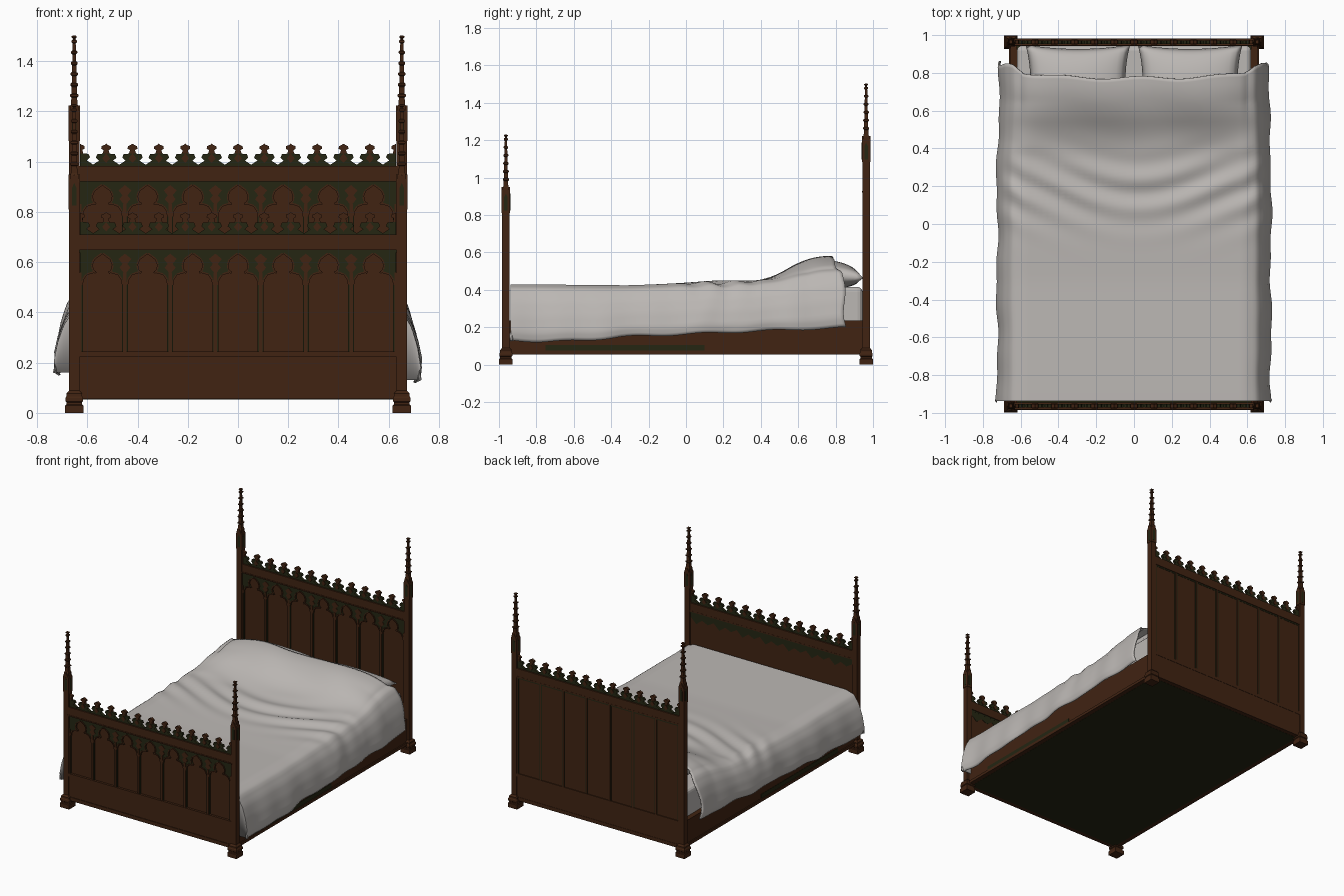
import bpy, bmesh, math
from mathutils import Vector

if "Cube" in bpy.data.objects:
    bpy.data.objects.remove(bpy.data.objects["Cube"])


def material(name, rgb):
    m = bpy.data.materials.new(name)
    m.diffuse_color = (*rgb, 1)
    m.use_nodes = True
    m.node_tree.nodes["Principled BSDF"].inputs["Base Color"].default_value = m.diffuse_color
    return m


WOOD = material("dark brown wood", (0.052, 0.017, 0.006))
GREEN = material("aged green wood", (0.018, 0.019, 0.006))
CLOTH = material("grey linen", (0.50, 0.475, 0.455))


def finish(bm, name, mat, smooth=False):
    bmesh.ops.recalc_face_normals(bm, faces=bm.faces)
    me = bpy.data.meshes.new(name)
    bm.to_mesh(me)
    bm.free()
    me.materials.append(mat)
    for p in me.polygons:
        p.use_smooth = smooth
    ob = bpy.data.objects.new(name, me)
    bpy.context.collection.objects.link(ob)
    return ob


def boxes(name, items, mat):
    """items: (x0, x1, y0, y1, z0, z1)"""
    bm = bmesh.new()
    for x0, x1, y0, y1, z0, z1 in items:
        r = bmesh.ops.create_cube(bm, size=1)
        for v in r["verts"]:
            v.co = Vector(((x0 + x1) / 2 + v.co.x * (x1 - x0), (y0 + y1) / 2 + v.co.y * (y1 - y0),
                           (z0 + z1) / 2 + v.co.z * (z1 - z0)))
    return finish(bm, name, mat)


def prisms(name, polys, y0, y1, mat):
    """extrude outlines in x,z between y0 and y1"""
    bm = bmesh.new()
    for pts in polys:
        a = [bm.verts.new((x, y0, z)) for x, z in pts]
        b = [bm.verts.new((x, y1, z)) for x, z in pts]
        bm.faces.new(a)
        bm.faces.new(b[::-1])
        for i in range(len(pts)):
            j = (i + 1) % len(pts)
            bm.faces.new((a[i], b[i], b[j], a[j]))
    return finish(bm, name, mat)


def stack(name, x, y, prof, mat):
    """square tower from (z, half width) sections"""
    bm = bmesh.new()
    rings = [[bm.verts.new((x + sx * w, y + sy * w, z)) for sx, sy in ((-1, -1), (1, -1), (1, 1), (-1, 1))]
             for z, w in prof]
    for a, b in zip(rings, rings[1:]):
        for i in range(4):
            bm.faces.new((a[i], a[(i + 1) % 4], b[(i + 1) % 4], b[i]))
    bm.faces.new(rings[0][::-1])
    bm.faces.new(rings[-1])
    return finish(bm, name, mat)


def mirror(pts, cx, z):
    """right half outline to full outline at cx, z"""
    right = [(cx + x, z + h) for x, h in pts]
    left = [(cx - x, z + h) for x, h in reversed(pts) if x > 0]
    return right + left


def lerp(table, t):
    for (a, va), (b, vb) in zip(table, table[1:]):
        if t <= b:
            k = max(0, (t - a) / (b - a))
            return va + (vb - va) * k
    return table[-1][1]


PX, PY, BAY = 0.652, 0.963, 0.18
ARCH = [(0.078, -0.13), (0.074, -0.108), (0.062, -0.09), (0.042, -0.083), (0.024, -0.08), (0.035, -0.066),
        (0.038, -0.048), (0.03, -0.028), (0.014, -0.016), (0, -0.006)]
FLEUR_LOW = [(0.0525, 0), (0.0525, 0.006), (0.028, 0.022), (0.041, 0.034), (0.035, 0.048), (0.014, 0.05)]
FLEUR_TOP = [(0.014, 0.05), (0.010, 0.064), (0.020, 0.07), (0.018, 0.08), (0.006, 0.085), (0, 0.09)]


def post(name, x, y, T):
    prof = [(0, 0.036), (0.03, 0.036), (0.033, 0.031), (0.042, 0.031), (0.046, 0.035), (0.06, 0.035),
            (0.066, 0.031), (0.078, 0.031), (0.09, 0.02), (T + 0.10, 0.02), (T + 0.235, 0.017), (T + 0.245, 0.013)]
    for i in range(6):                              # crocket rings up the spire
        z, w = T + 0.272 + i * 0.043, 0.0115 - i * 0.0011
        prof += [(z, w), (z + 0.005, w + 0.005), (z + 0.012, w + 0.005), (z + 0.016, w - 0.0005)]
    prof += [(T + 0.508, 0.0055), (T + 0.512, 0.010), (T + 0.517, 0.010), (T + 0.52, 0.005)]
    stack(name, x, y, prof, WOOD)
    # gabled plates with dark lancets on the four sides of the pinnacle
    gable = [(0.021, 0.1), (0.021, 0.205), (0, 0.24)]
    lancet = [(0.009, 0.115), (0.009, 0.185), (0, 0.205)]
    for k in range(4):
        for label, shape, d, mat in (("gable", gable, 0.0225, WOOD), ("lancet", lancet, 0.0235, GREEN)):
            ob = prisms(f"{name}_{label}", [mirror(shape, 0, T)], -d, -0.015, mat)
            ob.rotation_euler.z = k * math.pi / 2
            ob.location = (x, y, 0)


def board(name, y, T):
    H = T - 0.072
    boxes(name + "_panel", [(-0.635, 0.635, y - 0.004, y + 0.012, 0.06, T - 0.03)], WOOD)
    boxes(name + "_rails", [(-0.64, 0.64, y - 0.018, y + 0.018, T - 0.056, T),
                            (-0.64, 0.64, y - 0.021, y + 0.019, T - 0.062, T - 0.054),
                            (-0.64, 0.64, y - 0.014, y + 0.016, 0.06, 0.225),
                            (-0.64, 0.64, y - 0.020, y + 0.018, 0.222, 0.245),
                            (-0.64, 0.64, y - 0.018, y + 0.018, 0.055, 0.08)], WOOD)
    boxes(name + "_upper_shadow_rail", [(-0.635, 0.635, y - 0.012, y + 0.014, H, T - 0.055)], GREEN)
    # mullions between the bays
    edges = [-0.63 + BAY * i for i in range(8)]
    boxes(name + "_mullions", [(x - 0.007, x + 0.007, y - 0.017, y, 0.24, H - 0.08) for x in edges], WOOD)
    boxes(name + "_mullion_fillets", [(x - 0.012, x + 0.012, y - 0.012, y, 0.24, H - 0.13) for x in edges], GREEN)
    # pierced trefoil tracery
    spandrels, ribs, leaves = [], [], []
    for i in range(7):
        cx = -0.54 + BAY * i
        for s in (-1, 1):
            half = [(0.09, -0.13)] + ARCH + [(0, 0.002), (0.09, 0.002)]
            spandrels.append([(cx + s * px, H + pz) for px, pz in half])
            for (ax, az), (bx, bz) in zip(ARCH, ARCH[1:]):    # raised rib round the opening
                d = Vector((bx - ax, bz - az)).normalized() * 0.007
                n = (-d.y, d.x) if d.x < 0 and -d.y > 0 else (d.y, -d.x)
                ribs.append([(cx + s * ax, H + az), (cx + s * bx, H + bz),
                             (cx + s * max(0, bx + n[0]), H + bz + n[1]), (cx + s * (ax + n[0]), H + az + n[1])])
    for x in edges[1:-1]:
        leaves.append(mirror([(0, -0.085), (0.022, -0.06), (0.010, -0.045), (0.026, -0.025), (0, -0.004)], x, H))
    prisms(name + "_tracery", spandrels, y - 0.012, y - 0.003, GREEN)
    prisms(name + "_tracery_ribs", ribs, y - 0.017, y - 0.006, WOOD)
    prisms(name + "_tracery_leaves", leaves, y - 0.015, y - 0.006, WOOD)
    # cresting of fleurons, half ones against the posts
    low, top = [], []
    for i in range(-5, 6):
        low.append(mirror(FLEUR_LOW, i * 0.105, T - 0.001))
        top.append(mirror(FLEUR_TOP, i * 0.105, T - 0.001))
    for s in (-1, 1):
        for dst, shape in ((low, FLEUR_LOW), (top, FLEUR_TOP)):
            base = shape[0][1], shape[-1][1]
            dst.append([(s * 0.63, T + base[0])] + [(s * (0.63 - x), T + h) for x, h in shape]
                       + ([(s * 0.63, T + base[1])] if shape[-1][0] > 0 else []))
    prisms(name + "_cresting", low, y - 0.009, y + 0.009, GREEN)
    prisms(name + "_cresting_tips", top, y - 0.010, y + 0.010, WOOD)
    prisms(name + "_cresting_bosses", [mirror([(0, 0.012), (0.016, 0.03), (0, 0.05)], i * 0.105, T)
                                       for i in range(-5, 6)], y - 0.014, y + 0.014, WOOD)
    return edges


for name, y, T in (("footboard", -PY, 0.71), ("headboard", PY, 0.983)):
    edges = board(name, y, T)
    for side, s in (("left", -1), ("right", 1)):
        post(f"{name}_{side}_post", s * PX, y, T)
boxes("headboard_back_mullions", [(x - 0.006, x + 0.006, PY + 0.01, PY + 0.017, 0.24, 0.93) for x in edges], WOOD)
boxes("headboard_back_grooves", [(x - 0.011, x + 0.011, PY + 0.01, PY + 0.0135, 0.24, 0.93) for x in edges], GREEN)
# worn green edge on the inside of the footboard
drip = [(-0.63, 0.66)] + [(-0.63 + 0.045 * i, (0.612, 0.585, 0.605, 0.57)[i % 4]) for i in range(29)] + [(0.63, 0.66)]
prisms("footboard_inner_stain", [drip], -PY + 0.011, -PY + 0.0135, GREEN)

# side rails, underside and mattress
for side, s in (("left", -1), ("right", 1)):
    xs = lambda a, b: tuple(sorted((s * a, s * b)))
    boxes(side + "_side_rail", [(*xs(0.62, 0.655), -0.95, 0.95, 0.06, 0.235),
                                (*xs(0.62, 0.662), -0.95, 0.95, 0.055, 0.075)], WOOD)
    boxes(side + "_side_rail_stain", [(*xs(0.65, 0.657), -0.75, 0.1, 0.075, 0.105)], GREEN)
boxes("bed_base", [(-0.63, 0.63, -0.95, 0.95, 0.054, 0.09)], GREEN)
mat = boxes("mattress", [(-0.62, 0.62, -0.935, 0.943, 0.09, 0.415)], CLOTH)
bev = mat.modifiers.new("soft edges", "BEVEL")
bev.width, bev.segments = 0.025, 3

# pillows: puffed squares with drawn-out corners
for side, s in (("left", -1), ("right", 1)):
    bm = bmesh.new()
    N = 20
    for sgn in (-1, 1):
        bmesh.ops.create_grid(bm, x_segments=N, y_segments=N, size=1)
        for v in bm.verts[-(N + 1) ** 2:]:
            u, w = v.co.x, v.co.y
            puff = (max(0, 1 - u * u) * max(0, 1 - w * w)) ** 0.42
            v.co = Vector((s * 0.297 + 0.277 * u * (1 - 0.09 * (1 - w * w)),
                           0.762 + 0.187 * w * (1 - 0.12 * (1 - u * u)),
                           0.478 + sgn * (0.08 if sgn > 0 else 0.065) * puff - 0.015 * max(0, w)))
    bmesh.ops.remove_doubles(bm, verts=bm.verts, dist=0.0005)
    finish(bm, side + "_pillow", CLOTH, True)

# blanket: one draped sheet, flat on top, hanging over both sides
TOP = [(-0.94, 0.43), (-0.3, 0.424), (-0.05, 0.434), (0.38, 0.446), (0.48, 0.475), (0.6, 0.54), (0.7, 0.571), (0.85, 0.578)]
SIDE_X = [(0, 0.59), (0.2, 0.65), (0.4, 0.69), (0.6, 0.712), (0.85, 0.726), (1, 0.716)]
SIDE_F = [(0, 0), (0.2, 0.07), (0.4, 0.30), (0.6, 0.55), (0.85, 0.85), (1, 1)]


def drape(a, v):
    s, k = (-1 if a < 0 else 1), abs(a)
    x = 0.59 * min(k, 1)
    t = max(0, k - 1)
    yend = 0.775 + 0.06 * min(1, k / 1.2) ** 4 + 0.008 * math.sin(9 * a + 1)
    y = -0.937 + (yend + 0.937) * v
    top = sum(lerp(TOP, y + d) for d in (-0.04, -0.02, 0, 0.02, 0.04)) / 5
    head = min(1, max(0, (y - 0.4) / 0.25))
    top -= head * 0.055 * min(1, k) ** 6
    mid = math.exp(-((y - 0.18) / 0.17) ** 2)       # soft folds across the middle
    top += mid * 0.010 * math.sin(38 * y + 5 * math.cos(2.2 * a) + 0.8 * a)
    top += head * 0.008 * math.sin(7 * a + 6 * y) * (1 - min(1, k) ** 4)
    hem = (0.13 if s > 0 else 0.16) + 0.075 * max(0, v - 0.1) + 0.005 * math.sin(17 * y) - 0.01 * math.sin(math.pi * min(1, v * 3))
    z = top
    if t > 0:
        x = lerp(SIDE_X, t) + t * (0.006 * math.sin(11 * y + s) + 0.004 * math.sin(25 * y)) - head * 0.012
        z = top + (hem - top) * lerp(SIDE_F, t)
        y += 0.02 * t * v ** 8
    return Vector((s * x, y, z)), hem


bm = bmesh.new()
U, V = 72, 90
rows = []
for j in range(-1, V + 1):
    row = []
    for i in range(U + 1):
        co, hem = drape(-2 + 4 * i / U, max(0, j) / V)
        if j < 0:                                   # flap tucked down at the foot
            co.z, co.y = hem, co.y + 0.004
            co.x *= 0.995
        row.append(bm.verts.new(co))
    rows.append(row)
for a, b in zip(rows, rows[1:]):
    for i in range(U):
        bm.faces.new((a[i], a[i + 1], b[i + 1], b[i]))
blanket = finish(bm, "blanket", CLOTH, True)
sol = blanket.modifiers.new("thickness", "SOLIDIFY")
sol.thickness, sol.offset = 0.008, -1
bpy.ops.object.select_all(action="DESELECT")
blanket.select_set(True)
bpy.context.view_layer.objects.active = blanket
bpy.ops.object.shade_smooth_by_angle(angle=math.radians(50))
